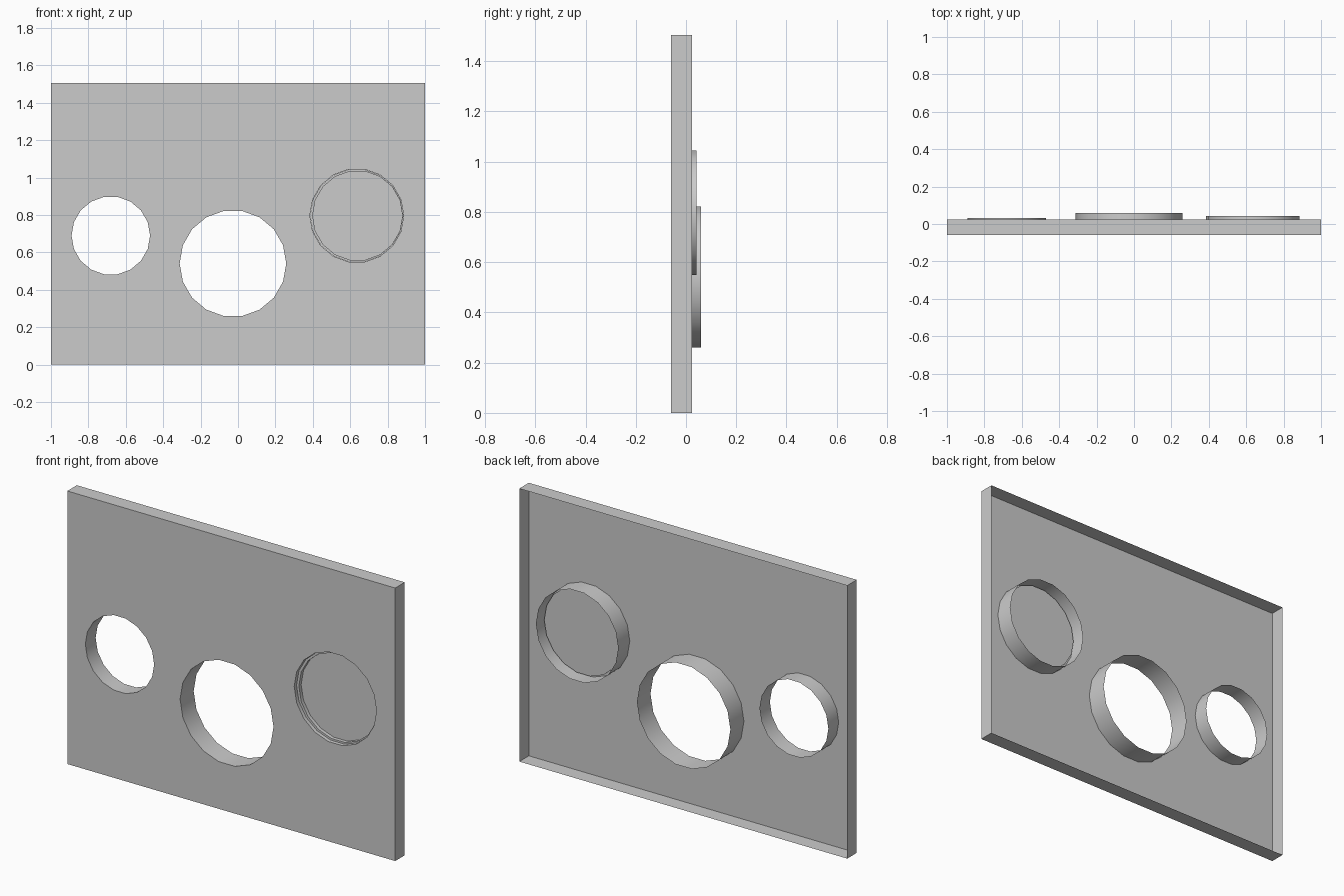
import bpy, bmesh, math

if "Cube" in bpy.data.objects:
    bpy.data.objects.remove(bpy.data.objects["Cube"])

FRONT, RIM, SIDES = -0.059, 0.024, 18


def ring(bm, cx, cz, r, y):
    return [bm.verts.new((cx + r * math.cos(2 * math.pi * i / SIDES), y,
                          cz + r * math.sin(2 * math.pi * i / SIDES))) for i in range(SIDES)]


def bridge(bm, a, b):
    for i in range(len(a)):
        j = (i + 1) % len(a)
        bm.faces.new((a[i], a[j], b[j], b[i]))


def finish(bm, name):
    bmesh.ops.recalc_face_normals(bm, faces=bm.faces)
    # keep the front sheet facing forward
    front = max(bm.faces, key=lambda f: abs(f.normal.y) * f.calc_area())
    if front.normal.y > 0:
        bmesh.ops.reverse_faces(bm, faces=bm.faces)
    mesh = bpy.data.meshes.new(name)
    bm.to_mesh(mesh)
    bm.free()
    ob = bpy.data.objects.new(name, mesh)
    bpy.context.collection.objects.link(ob)
    bpy.ops.object.select_all(action='DESELECT')
    ob.select_set(True)
    bpy.context.view_layer.objects.active = ob
    bpy.ops.object.shade_smooth_by_angle(angle=math.radians(35))


# Thin front sheet with three holes, folded outer walls and hole collars
bm = bmesh.new()
corners = [(-1, 0), (1, 0), (1, 1.505), (-1, 1.505)]
loops = [([bm.verts.new((x, FRONT, z)) for x, z in corners], RIM)]
for cx, cz, r, back in [(-0.68, 0.69, 0.21, 0.031),
                        (-0.027, 0.541, 0.285, 0.059),
                        (0.635, 0.797, 0.251, 0.042)]:
    loops.append((ring(bm, cx, cz, r, FRONT), back))
edges = [bm.edges.new((l[i], l[(i + 1) % len(l)])) for l, _ in loops for i in range(len(l))]
bmesh.ops.triangle_fill(bm, edges=edges, use_beauty=True, normal=(0, -1, 0))
for loop, back in loops:
    bridge(bm, loop, [bm.verts.new((v.co.x, back, v.co.z)) for v in loop])
finish(bm, "panel")

# Stepped plug closing the right-hand hole
bm = bmesh.new()
outer = ring(bm, 0.635, 0.797, 0.25, -0.04)
lip = ring(bm, 0.639, 0.797, 0.24, -0.04)
inner = ring(bm, 0.639, 0.797, 0.24, -0.02)
bridge(bm, outer, lip)
bridge(bm, lip, inner)
bm.faces.new(inner)
finish(bm, "hole_plug")
